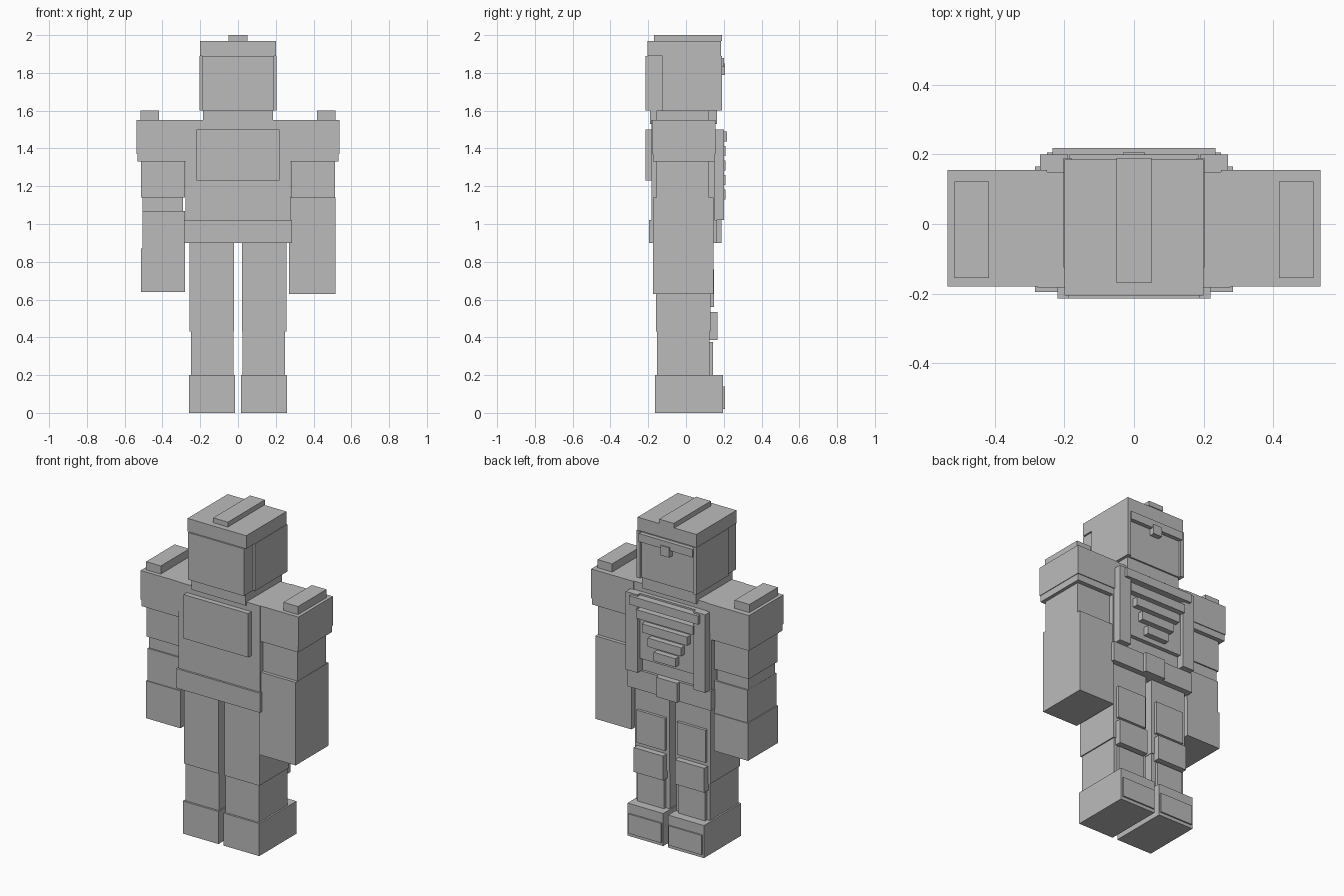
import bpy

default = bpy.data.objects.get("Cube")
if default:
    bpy.data.objects.remove(default, do_unlink=True)

# Shared heights of the body joints
ANKLE, KNEE, HIP, WAIST = .2, .43, .9, 1.02
ELBOW, ARMPIT, COLLAR = 1.14, 1.33, 1.55
CHIN, BROW, CROWN, CREST = 1.6, 1.89, 1.97, 2

grey_value = (.5, .5, .5, 1)
grey = bpy.data.materials.new("plain grey")
grey.use_nodes = True
grey.diffuse_color = grey_value
grey.node_tree.nodes["Principled BSDF"].inputs["Base Color"].default_value = grey_value


def box(name, inner, outer, near, far, bottom, top):
    """Add a box: inner to outer in x, near to far in y, bottom to top in z."""
    low, high = (inner, near, bottom), (outer, far, top)
    middle = [(a + b) / 2 for a, b in zip(low, high)]
    bpy.ops.mesh.primitive_cube_add(size=1, location=middle)
    part = bpy.context.object
    part.name = name
    for vertex in part.data.vertices:
        for axis in range(len(low)):
            vertex.co[axis] *= high[axis] - low[axis]
    part.data.materials.append(grey)


def central(name, half_width, **limits):
    """Add a box centred across the body."""
    box(name, inner=-half_width, outer=half_width, **limits)


def pair(name, inner, outer, **limits):
    """Add matching boxes on the left and right."""
    box("left_" + name, inner=inner, outer=outer, **limits)
    box("right_" + name, inner=-outer, outer=-inner, **limits)


# Head and helmet
central("neck", half_width=.185, near=-.19, far=.165, bottom=COLLAR - .02, top=CHIN)
central("head", half_width=.19, near=-.2, far=.175, bottom=CHIN, top=BROW)
central("helmet_cap", half_width=.2, near=-.205, far=.185, bottom=BROW, top=CROWN)
central("helmet_crest", half_width=.05, near=-.17, far=.19, bottom=CROWN, top=CREST)
central("helmet_plate", half_width=.19, near=-.215, far=-.19, bottom=CHIN, top=BROW)
pair("helmet_cheek", inner=.18, outer=.203, near=-.125, far=.19, bottom=CHIN, top=BROW)
central("brow_band", half_width=.185, near=.16, far=.2, bottom=1.83, top=1.88)
central("brow_badge", half_width=.03, near=.16, far=.207, bottom=1.79, top=1.85)

# Torso, pack and belt
central("torso", half_width=.278, near=-.183, far=.15, bottom=WAIST, top=COLLAR)
central("pack", half_width=.22, near=-.215, far=-.17, bottom=1.23, top=1.5)
central("chest_panel", half_width=.2, near=.14, far=.175, bottom=1.1, top=1.5)
pair("chest_rail", inner=.19, outer=.27, near=.14, far=.2, bottom=WAIST, top=1.5)
central("belt", half_width=.285, near=-.195, far=.165, bottom=HIP, top=WAIST)
central("buckle", half_width=.07, near=.15, far=.187, bottom=HIP, top=WAIST)

# Chest bars, narrowing downward
for step in range(5):
    bar_top = 1.49 - .077 * step
    central(f"chest_bar_{step}", half_width=.234 - .04 * step, near=.16,
            far=.21 if step else .218, bottom=bar_top - .053, top=bar_top)

# Shoulders and upper arms
pair("shoulder", inner=.25, outer=.537, near=-.18, far=.155, bottom=1.37, top=COLLAR)
pair("shoulder_rim", inner=.25, outer=.533, near=-.176, far=.15, bottom=ARMPIT, top=1.37)
pair("shoulder_pad", inner=.417, outer=.517, near=-.155, far=.122, bottom=COLLAR, top=CHIN)
pair("upper_arm", inner=.28, outer=.513, near=-.155, far=.123, bottom=ELBOW, top=ARMPIT)

# The left forearm is one large block; the right one has an elbow and a hand
box("left_forearm", inner=.27, outer=.515, near=-.175, far=.145, bottom=.63, top=ELBOW)
box("right_elbow", inner=-.505, outer=-.29, near=-.145, far=.115, bottom=1.07, top=ELBOW)
box("right_forearm", inner=-.506, outer=-.28, near=-.155, far=.125, bottom=.87, top=1.07)
box("right_hand", inner=-.513, outer=-.28, near=-.16, far=.13, bottom=.64, top=.87)

# Legs and feet
pair("thigh", inner=.02, outer=.257, near=-.16, far=.13, bottom=KNEE, top=HIP)
pair("shin", inner=.023, outer=.25, near=-.153, far=.125, bottom=ANKLE, top=KNEE)
pair("foot", inner=.017, outer=.26, near=-.165, far=.197, bottom=0, top=ANKLE)
pair("thigh_plate", inner=.04, outer=.235, near=.12, far=.147, bottom=.56, top=.76)
pair("knee_plate", inner=.04, outer=.24, near=.11, far=.166, bottom=.385, top=.535)
pair("shin_plate", inner=.05, outer=.23, near=.11, far=.143, bottom=ANKLE, top=.375)
pair("toe_plate", inner=.025, outer=.25, near=.18, far=.206, bottom=.02, top=.14)
